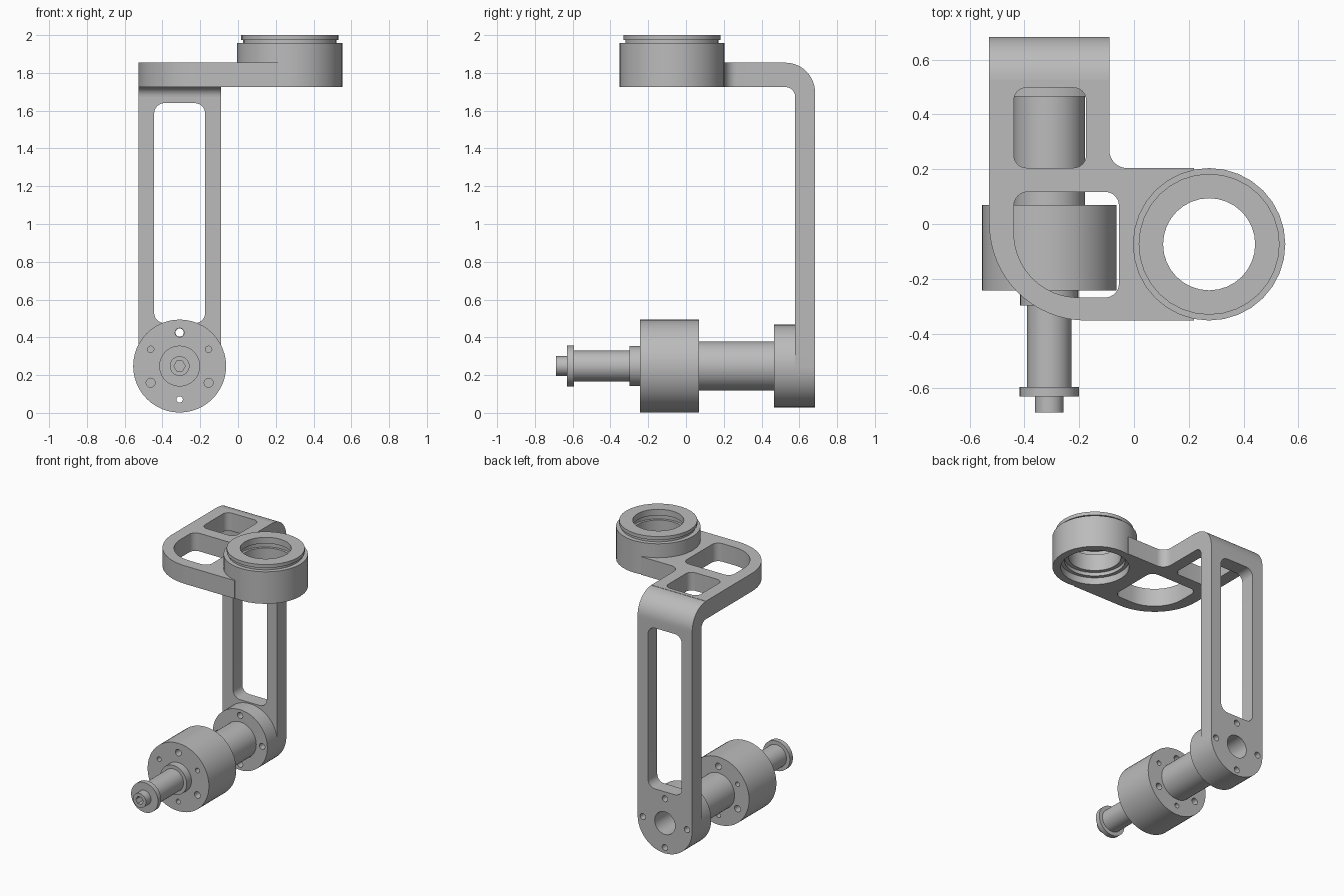
import bpy, bmesh, math
from mathutils import Vector

cube = bpy.data.objects.get("Cube")
if cube:
    bpy.data.objects.remove(cube, do_unlink=True)

# Single matte grey
grey = bpy.data.materials.new("plain_grey")
grey.use_nodes = True
COL = (0.5, 0.5, 0.5, 1)
grey.diffuse_color = COL
bsdf = next(n for n in grey.node_tree.nodes if n.type == 'BSDF_PRINCIPLED')
bsdf.inputs["Base Color"].default_value = COL
bsdf.inputs["Roughness"].default_value = 0.6

# Shared dimensions
SX, SZ = -0.309, 0.248        # shaft axis
RX, RY = 0.274, -0.074        # bearing ring axis
LEFT, RIGHT = -0.528, -0.09   # bracket sides
BOLT = 0.177                  # bolt circle radius


def finish(name, bm):
    bmesh.ops.remove_doubles(bm, verts=bm.verts[:], dist=1e-5)
    bmesh.ops.recalc_face_normals(bm, faces=bm.faces[:])
    me = bpy.data.meshes.new(name)
    bm.to_mesh(me)
    bm.free()
    me.materials.append(grey)
    ob = bpy.data.objects.new(name, me)
    bpy.context.collection.objects.link(ob)
    bpy.ops.object.select_all(action='DESELECT')
    ob.select_set(True)
    bpy.context.view_layer.objects.active = ob
    bpy.ops.object.shade_smooth_by_angle(angle=math.radians(32))
    return ob


def arc(cx, cy, r, a0, a1, n):
    """Points on an arc, both ends included (degrees)."""
    angles = [math.radians(a0 + (a1 - a0) * i / n) for i in range(n + 1)]
    return [(cx + r * math.cos(a), cy + r * math.sin(a)) for a in angles]


def circle(cx, cy, r, n=16):
    return arc(cx, cy, r, 0, 360, n)[:-1]


def bolt_holes(cx, cy, r, start, count):
    return [circle(cx + BOLT * math.cos(a), cy + BOLT * math.sin(a), r)
            for a in (math.radians(start + 360 * i / count) for i in range(count))]


def rounded(corners):
    """Outline from (x, y, radius) corners, filleted where radius > 0."""
    out = []
    for i, (x, y, r) in enumerate(corners):
        p = Vector((x, y))
        if r == 0:
            out.append((x, y))
            continue
        d1 = (Vector(corners[i - 1][:2]) - p).normalized()
        d2 = (Vector(corners[(i + 1) % len(corners)][:2]) - p).normalized()
        half = d1.angle(d2) / 2
        c = p + (d1 + d2).normalized() * (r / math.sin(half))
        t = r / math.tan(half)
        v1, v2 = p + d1 * t - c, p + d2 * t - c
        a0 = math.atan2(v1.y, v1.x)
        turn = math.atan2(v1.x * v2.y - v1.y * v2.x, v1.dot(v2))
        n = 8 if r < 0.1 else 16
        out += arc(c.x, c.y, r, math.degrees(a0), math.degrees(a0 + turn), n)
    return out


def prism(name, axis, lo, hi, outline, holes=()):
    """Extrude a flat outline with holes along an axis."""
    place = {'x': lambda u, v: (lo, u, v),
             'y': lambda u, v: (u, lo, v),
             'z': lambda u, v: (u, v, lo)}[axis]
    bm = bmesh.new()
    edges = []
    for loop in [outline, *holes]:
        vs = [bm.verts.new(place(*p)) for p in loop]
        edges += [bm.edges.new((vs[i - 1], vs[i])) for i in range(len(vs))]
    bmesh.ops.triangle_fill(bm, use_beauty=True, use_dissolve=False, edges=edges)
    ext = bmesh.ops.extrude_face_region(bm, geom=bm.faces[:], use_keep_orig=True)
    moved = [g for g in ext["geom"] if isinstance(g, bmesh.types.BMVert)]
    shift = Vector([(hi - lo) if a == axis else 0 for a in "xyz"])
    bmesh.ops.translate(bm, verts=moved, vec=shift)
    return finish(name, bm)


def lathe(name, axis, centre, profile, closed=False, steps=48):
    """Revolve (radius, position) points around the y or z axis."""
    bm = bmesh.new()
    c = Vector(centre)
    vs = [bm.verts.new(c + Vector((r, h, 0) if axis == 'y' else (r, 0, h)))
          for r, h in profile]
    pairs = list(zip(vs, vs[1:])) + ([(vs[-1], vs[0])] if closed else [])
    edges = [bm.edges.new(p) for p in pairs]
    direction = (0, 1, 0) if axis == 'y' else (0, 0, 1)
    bmesh.ops.spin(bm, geom=vs + edges, cent=c, axis=direction,
                   angle=math.tau, steps=steps, use_duplicate=False)
    bmesh.ops.remove_doubles(bm, verts=bm.verts[:], dist=1e-4)
    return finish(name, bm)


# Upright leg with rounded foot, long slot, bore and bolt holes
slot = rounded([(-0.444, 0.475, 0.055), (-0.174, 0.475, 0.055),
                (-0.174, 1.64, 0.055), (-0.444, 1.64, 0.055)])
bore = circle(SX, SZ, 0.082, 32)
foot = arc(SX, SZ, 0.219, 180, 360, 24)
prism("upright_leg", 'y', 0.578, 0.683, foot + [(RIGHT, 1.673), (LEFT, 1.673)],
      [slot, bore, *bolt_holes(SX, SZ, 0.022, 0, 4)])

# Bend joining leg and deck
prism("bracket_bend", 'x', LEFT, RIGHT,
      [(0.683, 1.673)] + arc(0.526, 1.697, 0.157, 0, 90, 14)
      + arc(0.526, 1.673, 0.052, 90, 0, 10))

# Horizontal deck with two windows, scooped to receive the ring
deck = rounded([(LEFT, 0.526, 0), (LEFT, -0.352, 0.352), (0.218, -0.352, 0)])
deck += arc(RX, RY, 0.27, -102, -258, 24)
deck += rounded([(0.218, 0.204, 0), (RIGHT, 0.204, 0.065), (RIGHT, 0.526, 0)])
rear_window = rounded([(-0.438, 0.205, 0.045), (-0.175, 0.205, 0.045),
                       (-0.175, 0.497, 0.045), (-0.438, 0.497, 0.045)])
front_window = rounded([(-0.438, 0.117, 0.05), (-0.438, -0.268, 0.235),
                        (-0.055, -0.268, 0.05), (-0.055, 0.117, 0.05)])
prism("top_deck", 'z', 1.725, 1.856, deck, [rear_window, front_window])

# Bearing ring with grooved lip and stepped bore
lathe("bearing_ring", 'z', (RX, RY, 0),
      [(0.278, 1.725), (0.278, 1.957), (0.247, 1.957), (0.247, 1.975),
       (0.257, 1.975), (0.257, 2.0), (0.168, 2.0), (0.168, 1.955),
       (0.19, 1.955), (0.19, 1.92), (0.172, 1.92), (0.172, 1.80),
       (0.20, 1.80), (0.20, 1.775), (0.225, 1.775), (0.225, 1.725)],
      closed=True, steps=32)

# Mounting flange against the leg
prism("mounting_flange", 'y', 0.465, 0.578, circle(SX, SZ, 0.219, 48),
      [bore, *bolt_holes(SX, SZ, 0.022, 0, 4)])

# Hollow tube between flange and drum
lathe("rear_tube", 'y', (SX, 0, SZ),
      [(0.13, 0.07), (0.13, 0.465), (0.082, 0.465), (0.082, 0.1), (0, 0.1)])

# Drum with alternating large and small through holes
prism("drum", 'y', -0.243, 0.07, circle(SX, SZ, 0.246, 48),
      bolt_holes(SX, SZ, 0.024, 90, 3) + bolt_holes(SX, SZ, 0.017, 30, 3))

# Collar, rod and washer in front of the drum
lathe("front_spindle", 'y', (SX, 0, SZ),
      [(0, -0.629), (0.108, -0.629), (0.108, -0.594), (0.081, -0.594),
       (0.081, -0.298), (0.106, -0.298), (0.106, -0.243)])

# End screw with hexagonal socket
prism("end_screw", 'y', -0.687, -0.629, circle(SX, SZ, 0.052, 32),
      [circle(SX, SZ, 0.03, 6)])
